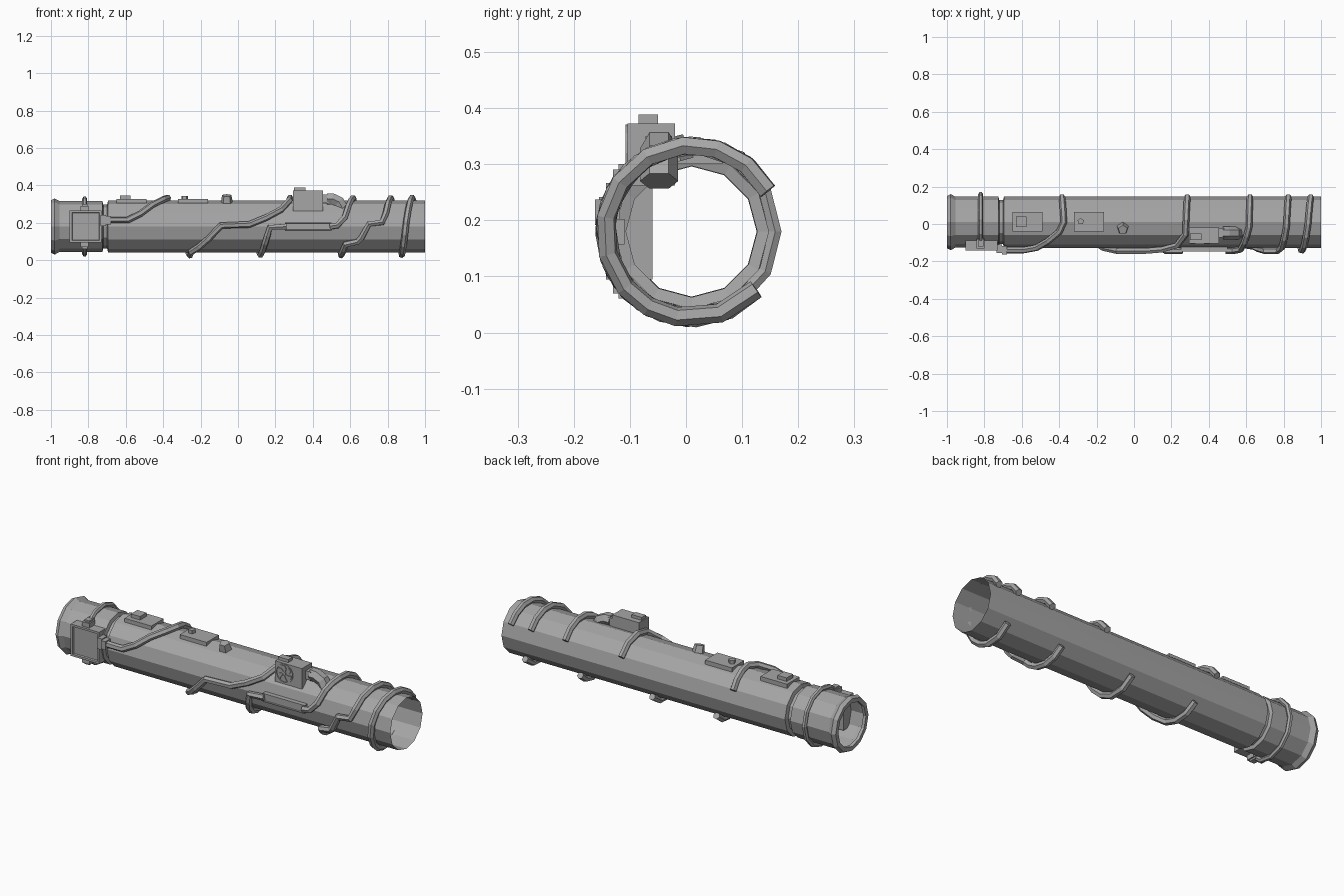
import bpy, bmesh
from math import sin, cos, pi, radians, ceil
from mathutils import Vector, Matrix

cube = bpy.data.objects.get("Cube")
if cube:
    bpy.data.objects.remove(cube, do_unlink=True)

AXIS_Y, AXIS_Z = 0.01, 0.18      # tube centre line
CABLE_R = 0.154                  # distance of cables from the centre line

grey = bpy.data.materials.new("metal_grey")
grey.use_nodes = True
colour = (0.38, 0.38, 0.38, 1)
grey.diffuse_color = colour
grey.node_tree.nodes["Principled BSDF"].inputs["Base Color"].default_value = colour


def add_mesh(name, mesh):
    mesh.materials.clear()
    mesh.materials.append(grey)
    obj = bpy.data.objects.new(name, mesh)
    bpy.context.collection.objects.link(obj)
    return obj


def finish(name, bm, recalc=True):
    if recalc:
        bmesh.ops.recalc_face_normals(bm, faces=bm.faces)
    mesh = bpy.data.meshes.new(name)
    bm.to_mesh(mesh)
    bm.free()
    return add_mesh(name, mesh)


def around(x, angle, radius):
    """Point on the tube: 0 degrees is the front, 90 the top."""
    a = radians(angle)
    return Vector((x, AXIS_Y - radius * cos(a), AXIS_Z + radius * sin(a)))


def revolve(name, profile, sides=12):
    bm = bmesh.new()
    rings = [[bm.verts.new(around(x, 360 * i / sides, r)) for i in range(sides)]
             for x, r in profile]
    for a, b in zip(rings, rings[1:]):
        for i in range(sides):
            j = (i + 1) % sides
            bm.faces.new((a[i], b[i], b[j], a[j]))
    return finish(name, bm)


def box(name, x, y, z, insets=()):
    """Box from ranges; insets are (width, depth) steps on the front face."""
    bm = bmesh.new()
    size = [b - a for a, b in (x, y, z)]
    mid = [(a + b) / 2 for a, b in (x, y, z)]
    bmesh.ops.create_cube(bm, size=1, matrix=Matrix.Translation(mid) @ Matrix.Diagonal((*size, 1)))
    front = min(bm.faces, key=lambda f: f.calc_center_median().y)
    for width, depth in insets:
        bmesh.ops.inset_region(bm, faces=[front], thickness=width, depth=0)
        bmesh.ops.translate(bm, verts=front.verts, vec=(0, depth, 0))
    return finish(name, bm, recalc=False)


def pipe(name, points, radius):
    curve = bpy.data.curves.new(name, "CURVE")
    curve.dimensions = "3D"
    curve.bevel_depth = radius
    curve.bevel_resolution = 1
    curve.use_fill_caps = True
    spline = curve.splines.new("POLY")
    spline.points.add(len(points) - 1)
    for p, co in zip(spline.points, points):
        p.co = (*co, 1)
    spline.use_smooth = False
    temp = bpy.data.objects.new(name + "_path", curve)
    bpy.context.collection.objects.link(temp)
    bpy.context.view_layer.update()
    mesh = bpy.data.meshes.new_from_object(
        temp.evaluated_get(bpy.context.evaluated_depsgraph_get()))
    bpy.data.objects.remove(temp, do_unlink=True)
    for poly in mesh.polygons:
        poly.use_smooth = False
    return add_mesh(name, mesh)


def cable(name, stops, radius=0.0175, offset=CABLE_R):
    """Cable lying on the tube through (x, angle) stops."""
    points = [around(*stops[0], offset)]
    for (x0, a0), (x1, a1) in zip(stops, stops[1:]):
        n = max(1, ceil(abs(a1 - a0) / 30))
        for i in range(1, n + 1):
            t = i / n
            points.append(around(x0 + (x1 - x0) * t, a0 + (a1 - a0) * t, offset))
    return pipe(name, points, radius)


def knob(name, centre, r_base, r_top, height, tilt=0, sides=5):
    bm = bmesh.new()
    bmesh.ops.create_cone(bm, cap_ends=True, segments=sides, radius1=r_base,
                          radius2=r_top, depth=height,
                          matrix=Matrix.Translation(centre) @ Matrix.Rotation(radians(tilt), 4, "X"))
    return finish(name, bm)


# Tube with flared end, short collar section, groove and long barrel
revolve("tube_body", [(-0.985, 0.116), (-1, 0.118), (-1, 0.14), (-0.98, 0.15), (-0.955, 0.136),
                      (-0.725, 0.136), (-0.72, 0.117), (-0.7, 0.117), (-0.695, 0.138), (1, 0.138)])

# Cables wrapped round the tube
TOP, LOW = 152, -138
cable("end_cable", [(0.945, TOP), (0.93, 85), (0.9, 10), (0.885, -40), (0.875, -80), (0.875, LOW)])
cable("second_cable", [(0.825, TOP), (0.815, 80), (0.79, 27), (0.77, 8), (0.70, 5), (0.66, -23),
                       (0.64, -32), (0.575, -38), (0.555, -70), (0.545, LOW)])
cable("third_cable_upper", [(0.62, TOP), (0.615, 80), (0.59, 45), (0.57, 18), (0.53, 2), (0.49, 0)])
cable("third_cable_lower", [(0.26, 0), (0.17, -2), (0.145, -35), (0.12, -80), (0.115, LOW)])
cable("long_cable", [(0.285, TOP), (0.275, 65), (0.23, 36), (0.15, 18), (0.06, 4), (-0.09, 2),
                     (-0.16, -26), (-0.25, -62), (-0.27, LOW)])
cable("panel_cable", [(-0.385, TOP), (-0.375, 90), (-0.4, 70), (-0.52, 27), (-0.59, 13), (-0.7, 13)])
cable("collar_cable", [(-0.82, 38), (-0.82, 322)], 0.013, 0.149)

# Junction strip on the third cable
box("junction_strip", (0.25, 0.5), (-0.147, -0.11), (0.157, 0.202), [(0.006, 0), (0.003, 0.004)])

# Control panel with recessed screen and its connectors
box("control_panel", (-0.9, -0.73), (-0.143, -0.06), (0.095, 0.267), [(0.016, 0), (0.004, 0.008)])
for name, z in (("upper", 0.278), ("lower", 0.083)):
    box(name + "_connector", (-0.842, -0.798), (-0.13, -0.08), (z - 0.013, z + 0.013))
    box(name + "_connector_sleeve", (-0.835, -0.805), (-0.12, -0.075),
        (z - 0.022, z + 0.022))
box("side_connector", (-0.735, -0.705), (-0.155, -0.11), (0.182, 0.242))
box("side_connector_sleeve", (-0.705, -0.68), (-0.162, -0.118), (0.192, 0.237))

# Fan unit with top block
box("fan_housing", (0.295, 0.455), (-0.104, -0.02), (0.262, 0.373))
box("fan_top_block", (0.3, 0.36), (-0.085, -0.05), (0.37, 0.389))
FAN = Vector((0.352, -0.104, 0.32))


def fan_point(angle, radius, y):
    return FAN + Vector((radius * cos(angle), y, radius * sin(angle)))


def fan_plate(bm, outline):
    front = bm.faces.new([bm.verts.new(fan_point(a, r, 0)) for a, r in outline])
    out = bmesh.ops.extrude_face_region(bm, geom=[front])["geom"]
    bmesh.ops.translate(bm, verts=[v for v in out if isinstance(v, bmesh.types.BMVert)],
                        vec=(0, -0.004, 0))


bm = bmesh.new()
for i in range(6):
    a = i * pi / 3
    fan_plate(bm, [(a, 0.012), (a + 0.15, 0.03), (a + 0.5, 0.044), (a + 0.95, 0.044),
                   (a + 0.8, 0.028), (a + 0.7, 0.012)])
fan_plate(bm, [(i * pi / 4, 0.009) for i in range(8)])
for i in range(16):
    a, b = i * pi / 8, (i + 1) * pi / 8
    fan_plate(bm, [(a, 0.047), (a, 0.051), (b, 0.051), (b, 0.047)])
finish("fan_blades", bm)

# Exhaust elbow running from the fan unit into the tube
box("exhaust_neck", (0.45, 0.485), (-0.072, -0.025), (0.305, 0.35))
pipe("exhaust_elbow", [(0.475, -0.048, 0.328), (0.505, -0.048, 0.328),
                       (0.54, -0.048, 0.312), (0.562, -0.048, 0.27)], 0.034)

# Plates and knobs along the top
for name, x in (("rear_plate", -0.65), ("middle_plate", -0.32)):
    box(name, (x, x + 0.16), (-0.04, 0.065), (0.3, 0.326))
box("rear_plate_block", (-0.63, -0.575), (-0.015, 0.04), (0.32, 0.345))
knob("middle_plate_knob", (-0.285, 0.014, 0.332), 0.018, 0.018, 0.024)
knob("top_knob", (-0.06, -0.025, 0.325), 0.034, 0.026, 0.045, tilt=15)
